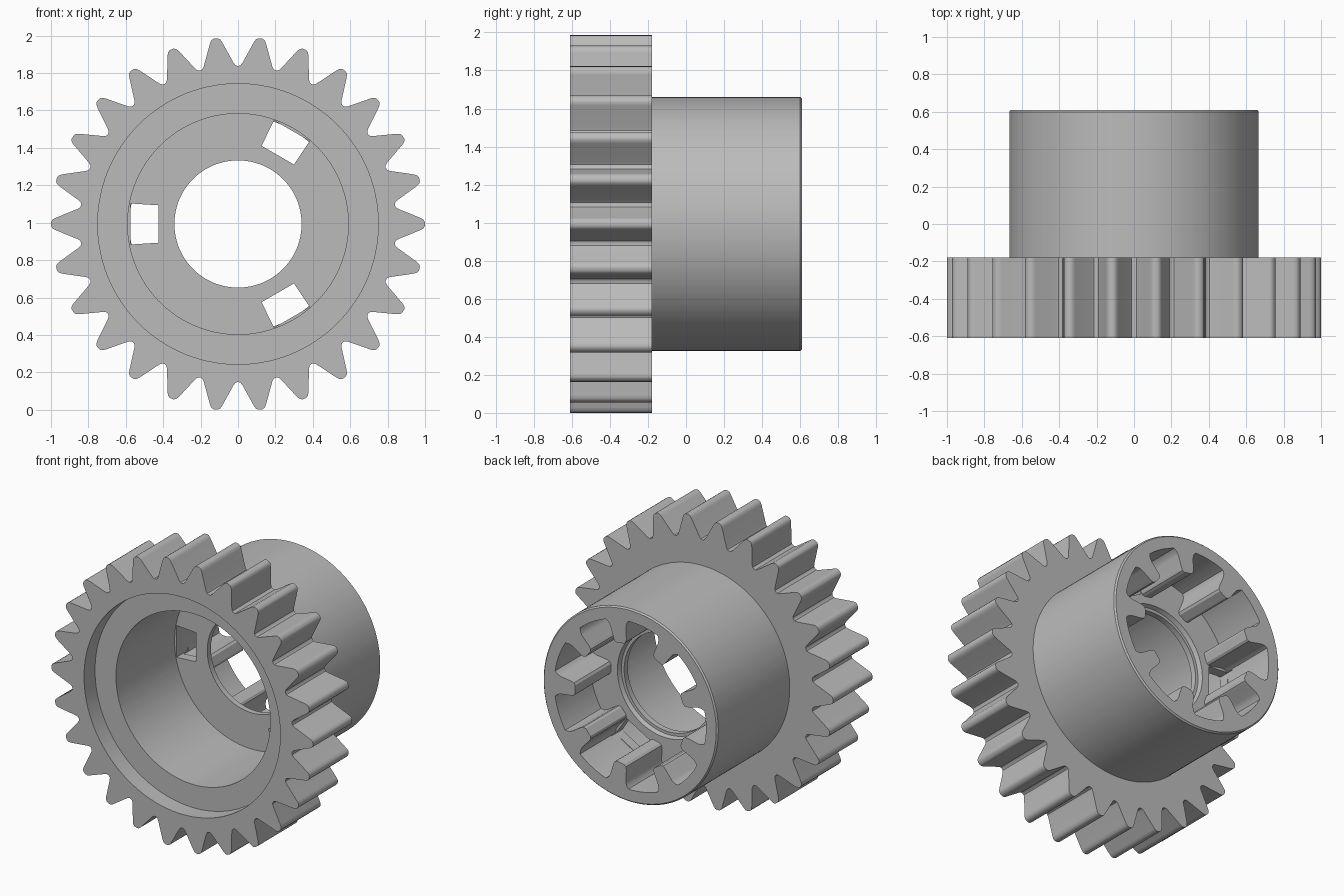
import bpy, bmesh
from math import radians, cos, sin, pi

if "Cube" in bpy.data.objects:
    bpy.data.objects.remove(bpy.data.objects["Cube"])

TEETH = 26
RIBS = 9
CENTRE_Z = 0.993
FRONT, GEAR_BACK, BACK = -0.61, -0.18, 0.61
WEB_FRONT, WEB_BACK = 0.15, 0.22

grey = bpy.data.materials.new("plain grey")
grey.use_nodes = True
grey.diffuse_color = (0.5, 0.5, 0.5, 1)
grey.node_tree.nodes["Principled BSDF"].inputs["Base Color"].default_value = (0.5, 0.5, 0.5, 1)


def make_object(name, bm):
    bmesh.ops.recalc_face_normals(bm, faces=bm.faces)
    mesh = bpy.data.meshes.new(name)
    bm.to_mesh(mesh)
    bm.free()
    mesh.materials.append(grey)
    obj = bpy.data.objects.new(name, mesh)
    bpy.context.collection.objects.link(obj)
    return obj


def polar(radius, angle, y):
    return (radius * cos(angle), y, CENTRE_Z + radius * sin(angle))


def add_prisms(bm, profile, angles, y0, y1):
    """Extrude a (radial, sideways) profile along y at each angle."""
    for a in angles:
        ends = []
        for y in (y0, y1):
            ends.append([bm.verts.new((r * cos(a) - t * sin(a), y,
                                       CENTRE_Z + r * sin(a) + t * cos(a)))
                         for r, t in profile])
        bm.faces.new(ends[0])
        bm.faces.new(ends[1])
        n = len(profile)
        for i in range(n):
            j = (i + 1) % n
            bm.faces.new((ends[0][i], ends[0][j], ends[1][j], ends[1][i]))


def mirrored(half):
    return half + [(r, -t) for r, t in reversed(half)]


def smooth(obj):
    bpy.ops.object.select_all(action='DESELECT')
    obj.select_set(True)
    bpy.context.view_layer.objects.active = obj
    bpy.ops.object.shade_smooth_by_angle(angle=radians(32))


# Tooth outline: radius and angle in degrees, from one valley to the next
half_tooth = [(0.845, -6.92), (0.848, -6.1), (0.862, -5.35), (0.975, -1.95), (0.992, -1.35), (0.999, -0.6)]
tooth = half_tooth + [(r, -a) for r, a in reversed(half_tooth[1:])]
outline = [(r, radians(a) + k * 2 * pi / TEETH) for k in range(TEETH) for r, a in tooth]

# Closed cross-section: None means the toothed outline
section = [
    (None, FRONT), (None, GEAR_BACK),                     # teeth
    (0.667, GEAR_BACK), (0.667, BACK - 0.01), (0.658, BACK),  # hub outside
    (0.58, BACK), (0.58, WEB_BACK),                       # rear cavity
    (0.37, WEB_BACK), (0.36, WEB_BACK - 0.03),            # seat round the hole
    (0.34, WEB_BACK - 0.03), (0.34, WEB_FRONT),           # centre hole
    (0.59, WEB_FRONT), (0.59, -0.49),                     # front bore
    (0.75, -0.49), (0.75, FRONT),                         # front recess
]
bm = bmesh.new()
rings = [[bm.verts.new(polar(radius or r, a, y)) for r, a in outline] for radius, y in section]
for k, ring in enumerate(rings):
    after = rings[(k + 1) % len(rings)]
    for i in range(len(ring)):
        j = (i + 1) % len(ring)
        bm.faces.new((ring[i], ring[j], after[j], after[i]))
body = make_object("gear_body", bm)

# Three slots through the web
bm = bmesh.new()
add_prisms(bm, mirrored([(0.576, 0.11), (0.425, 0.1)]),
           [pi / 3, pi, -pi / 3], WEB_FRONT - 0.05, WEB_BACK + 0.05)
cutter = make_object("slot_cutter", bm)
cutter.hide_render = True
cut = body.modifiers.new("slots", 'BOOLEAN')
cut.operation = 'DIFFERENCE'
cut.solver = 'EXACT'
cut.object = cutter
bpy.context.view_layer.objects.active = body
bpy.ops.object.modifier_apply(modifier=cut.name)
bpy.data.objects.remove(cutter)
smooth(body)

# Inward ribs in the rear cavity, flush with the back rim
bm = bmesh.new()
rib = mirrored([(0.6, 0.09), (0.573, 0.088), (0.555, 0.07), (0.53, 0.06),
                (0.45, 0.05), (0.43, 0.043), (0.42, 0.028)])
add_prisms(bm, rib, [k * 2 * pi / RIBS for k in range(RIBS)], WEB_BACK - 0.01, BACK)
smooth(make_object("inner_ribs", bm))
